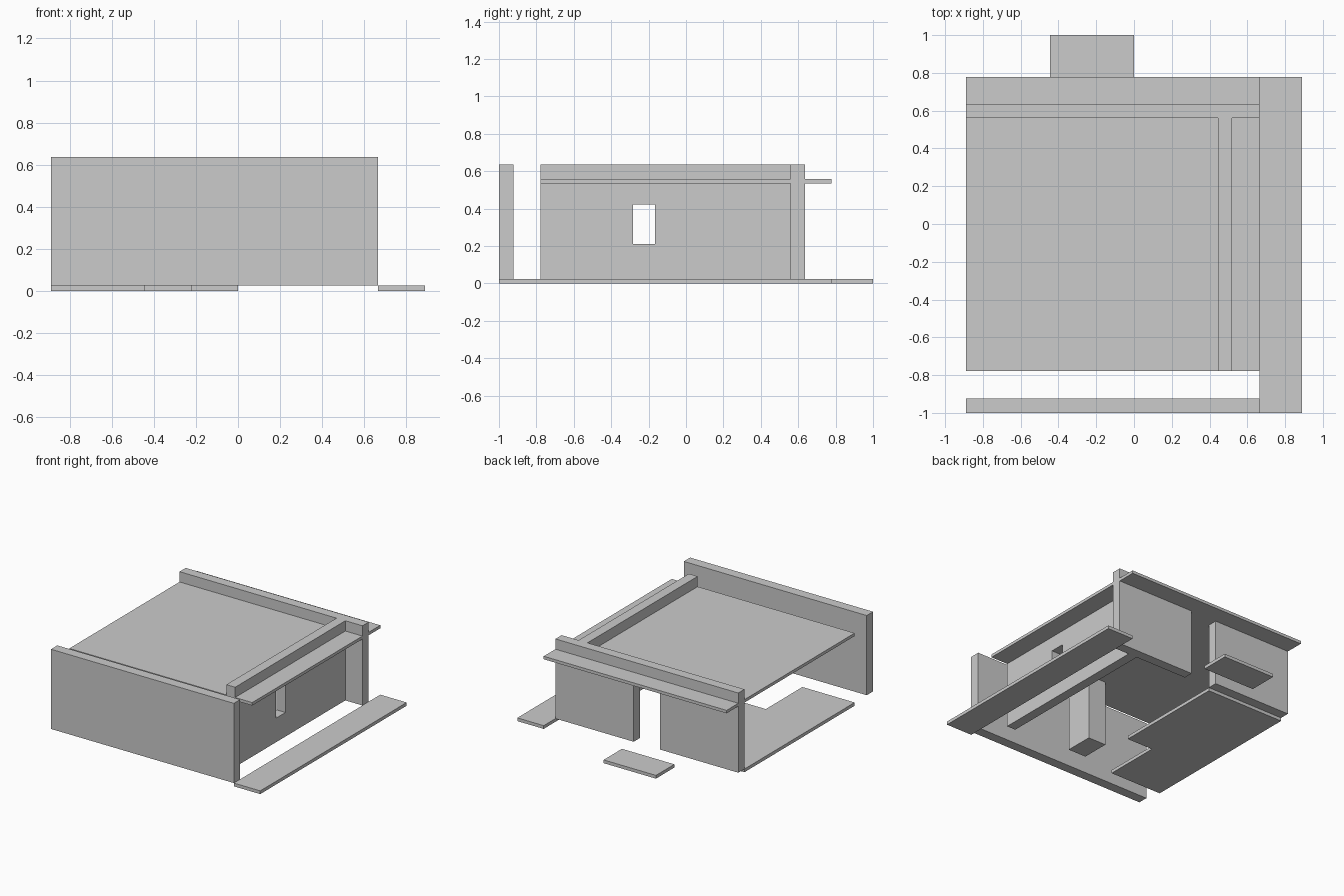
import bpy
import bmesh

if "Cube" in bpy.data.objects:
    bpy.data.objects.remove(bpy.data.objects["Cube"])

grey = bpy.data.materials.new("light_grey")
grey.diffuse_color = (0.6, 0.6, 0.6, 1)
grey.use_nodes = True
grey.node_tree.nodes["Principled BSDF"].inputs["Base Color"].default_value = grey.diffuse_color


def prism(name, outline, lo, hi, axis="z"):
    """Extrude a flat outline from lo to hi along z, or along y or x for upright walls."""
    place = {"z": lambda a, b, c: (a, b, c),
             "y": lambda a, b, c: (a, c, b),
             "x": lambda a, b, c: (c, a, b)}[axis]
    bm = bmesh.new()
    face = bm.faces.new([bm.verts.new(place(a, b, lo)) for a, b in outline])
    ext = bmesh.ops.extrude_face_region(bm, geom=[face])
    step = [p - q for p, q in zip(place(0, 0, hi), place(0, 0, lo))]
    verts = [v for v in ext["geom"] if isinstance(v, bmesh.types.BMVert)]
    bmesh.ops.translate(bm, verts=verts, vec=step)
    bmesh.ops.recalc_face_normals(bm, faces=bm.faces)
    mesh = bpy.data.meshes.new(name)
    bm.to_mesh(mesh)
    bm.free()
    mesh.materials.append(grey)
    obj = bpy.data.objects.new(name, mesh)
    bpy.context.collection.objects.link(obj)
    return obj


def box(name, x, y, z):
    return prism(name, [(x[0], y[0]), (x[1], y[0]), (x[1], y[1]), (x[0], y[1])], *z)


LEFT, RIGHT = -0.889, 0.665
SLAB, TOP = 0.025, 0.637
ROOF_LO, ROOF_HI = 0.535, 0.558

# Ground slabs: walkway, back step and L-shaped floor
box("walkway", (RIGHT, 0.889), (-1.0, 0.777), (0, SLAB))
box("back_step", (-0.445, 0), (0.777, 1.0), (0, SLAB))
prism("floor", [(LEFT, -0.777), (-0.445, -0.777), (-0.445, -0.333),
                (-0.222, -0.333), (-0.222, 0.56), (LEFT, 0.56)], 0, SLAB)

# Free-standing front wall
box("front_wall", (LEFT, RIGHT), (-1.0, -0.923), (SLAB, TOP))

# Back wall with a doorway reaching up to the roof slab
prism("back_wall", [(LEFT, SLAB), (-0.222, SLAB), (-0.222, ROOF_LO), (0, ROOF_LO),
                    (0, SLAB), (RIGHT, SLAB), (RIGHT, TOP), (LEFT, TOP)],
      0.56, 0.635, "y")

# Side wall with a small window opening
side = prism("side_wall", [(-0.777, SLAB), (0.56, SLAB), (0.56, TOP), (-0.777, TOP)],
             0.445, 0.52, "x")
cutter = box("window_cutter", (0.3, 0.7), (-0.283, -0.167), (0.21, 0.423))
cutter.hide_render = True
cutter.hide_set(True)
cut = side.modifiers.new("window", "BOOLEAN")
cut.operation = "DIFFERENCE"
cut.solver = "EXACT"
cut.object = cutter

# Roof slab, split around the walls that rise through it
box("main_roof", (LEFT, 0.445), (-0.777, 0.56), (ROOF_LO, ROOF_HI))
box("side_eave", (0.52, RIGHT), (-0.777, 0.56), (ROOF_LO, ROOF_HI))
box("back_eave", (LEFT, RIGHT), (0.635, 0.777), (ROOF_LO, ROOF_HI))

# Inner pillar holding up the roof
box("pillar", (-0.18, -0.027), (-0.75, -0.53), (SLAB, ROOF_LO))
